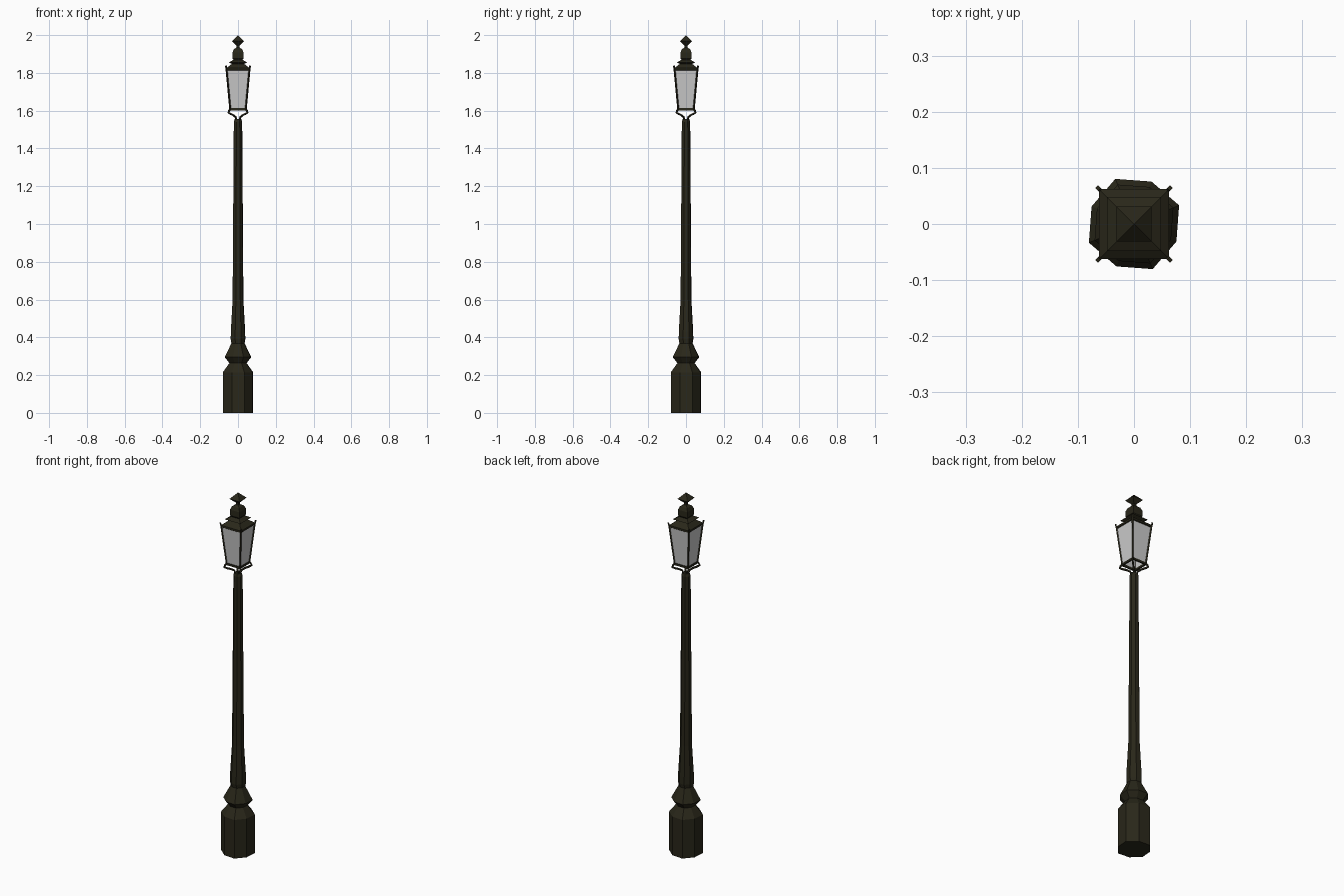
import bpy, bmesh, math
from mathutils import Vector

if "Cube" in bpy.data.objects:
    bpy.data.objects.remove(bpy.data.objects["Cube"])

iron = bpy.data.materials.new("dark_iron")
iron.diffuse_color = (0.022, 0.020, 0.010, 1)
iron.use_nodes = True
iron.node_tree.nodes["Principled BSDF"].inputs["Base Color"].default_value = iron.diffuse_color


def make(name, bm, mat=iron):
    bmesh.ops.recalc_face_normals(bm, faces=bm.faces[:])
    me = bpy.data.meshes.new(name)
    bm.to_mesh(me)
    bm.free()
    ob = bpy.data.objects.new(name, me)
    bpy.context.collection.objects.link(ob)
    if mat:
        me.materials.append(mat)
    return ob


def ring_stack(name, profile, sides, alt=1.0, mat=iron, caps=True):
    """Stack of polygon rings (half-width or radius, z); alt scales every second corner."""
    bm = bmesh.new()
    rings = []
    for r, z in profile:
        ring = []
        for k in range(sides):
            a = math.tau * (k + 0.5) / sides
            q = r * (alt if k % 2 else 1) * (math.sqrt(2) if sides == 4 else 1)
            ring.append(bm.verts.new((q * math.cos(a), q * math.sin(a), z)))
        rings.append(ring)
    for a, b in zip(rings, rings[1:]):
        for k in range(sides):
            j = (k + 1) % sides
            bm.faces.new((a[k], a[j], b[j], b[k]))
    if caps:
        bm.faces.new(rings[0][::-1])
        bm.faces.new(rings[-1])
    bmesh.ops.remove_doubles(bm, verts=bm.verts[:], dist=1e-5)
    return make(name, bm, mat)


def sweep_corners(name, path, w):
    """Bars following a (half-width, z) path, repeated on the four lantern corners."""
    bm = bmesh.new()
    for c in range(4):
        a = math.pi / 4 + c * math.pi / 2
        out = Vector((math.cos(a), math.sin(a), 0))
        side = Vector((-out.y, out.x, 0))
        pts = [out * (r * math.sqrt(2)) + Vector((0, 0, z)) for r, z in path]
        rings = []
        for i, p in enumerate(pts):
            t = (pts[min(i + 1, len(pts) - 1)] - pts[max(i - 1, 0)]).normalized()
            n = side.cross(t)
            rings.append([bm.verts.new(p + side * (u * w) + n * (v * w))
                          for u, v in ((-1, -1), (1, -1), (1, 1), (-1, 1))])
        for p, q in zip(rings, rings[1:]):
            for k in range(4):
                j = (k + 1) % 4
                bm.faces.new((p[k], p[j], q[j], q[k]))
        bm.faces.new(rings[0])
        bm.faces.new(rings[-1])
    return make(name, bm)


# Octagonal base, collar and tapering post
ring_stack("base", [(.087, 0), (.087, .215), (.048, .265)], 8, .94)
ring_stack("collar", [(.048, .262), (.076, .295), (.037, .37)], 8, .94)
ring_stack("post", [(.037, .365), (.042, .39), (.041, .43), (.031, .60),
                    (.024, 1.54), (.019, 1.555)], 8, .94)

# Curved brackets carrying the lantern
sweep_corners("brackets", [(.008, 1.548), (.013, 1.567), (.026, 1.577), (.040, 1.583),
                           (.050, 1.590), (.047, 1.600), (.040, 1.608)], .004)

# Lantern: frame, corner bars and glass
ring_stack("lower_frame", [(.037, 1.602), (.045, 1.602), (.045, 1.613), (.037, 1.613),
                           (.037, 1.602)], 4, caps=False)
sweep_corners("corner_bars", [(.041, 1.605), (.061, 1.82), (.064, 1.838)], .0035)
ring_stack("glass", [(.040, 1.61), (.058, 1.818)], 4, mat=None, caps=False)

# Stepped roof, cap and diamond finial
ring_stack("roof", [(.058, 1.812), (.062, 1.815), (.062, 1.825), (.032, 1.848)], 4)
ring_stack("roof_brim", [(.030, 1.846), (.048, 1.856), (.026, 1.868)], 4)
ring_stack("roof_cap", [(.022, 1.866), (.029, 1.876), (.029, 1.908), (.022, 1.925),
                        (.008, 1.934)], 4)
ring_stack("finial", [(.008, 1.930), (.008, 1.945), (.031, 1.968), (.0, 2.0)], 4, caps=False)
